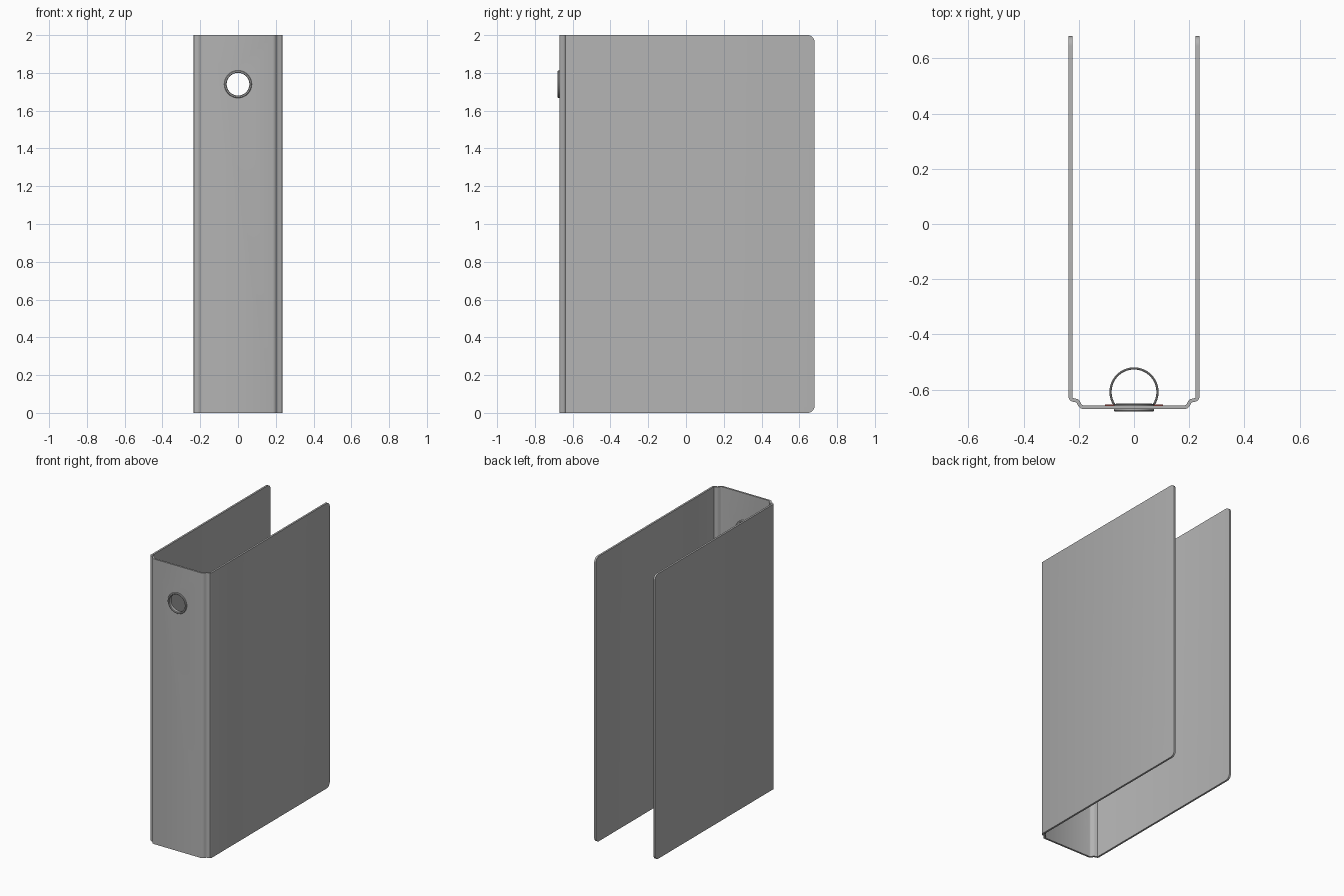
import bpy, bmesh, math
from mathutils import Vector, Matrix

cube = bpy.data.objects.get("Cube")
if cube:
    bpy.data.objects.remove(cube, do_unlink=True)

HEIGHT, THICK, BACK = 2.0, 0.013, 0.68
SPINE_Y = -0.664
HOLE_Z = 1.74


def material(name, colour):
    m = bpy.data.materials.new(name)
    m.use_nodes = True
    m.diffuse_color = (*colour, 1)
    m.node_tree.nodes["Principled BSDF"].inputs["Base Color"].default_value = (*colour, 1)
    return m


grey = material("cover grey", (0.45, 0.45, 0.45))
metal = material("metal grey", (0.42, 0.42, 0.42))
red = material("plate red", (0.4, 0.03, 0.02))


def make(name, bm, mat, smooth=True):
    bmesh.ops.recalc_face_normals(bm, faces=bm.faces[:])
    mesh = bpy.data.meshes.new(name)
    bm.to_mesh(mesh)
    bm.free()
    mesh.materials.append(mat)
    ob = bpy.data.objects.new(name, mesh)
    bpy.context.collection.objects.link(ob)
    bpy.ops.object.select_all(action="DESELECT")
    ob.select_set(True)
    bpy.context.view_layer.objects.active = ob
    if smooth:
        bpy.ops.object.shade_smooth_by_angle(angle=math.radians(35))
    return ob


def box(name, size, centre, mat):
    bm = bmesh.new()
    bmesh.ops.create_cube(bm, size=1)
    bmesh.ops.transform(bm, matrix=Matrix.LocRotScale(Vector(centre), None, Vector(size)),
                        verts=bm.verts[:])
    return make(name, bm, mat, False)


def offset(path, d):
    """Shift an open path sideways with mitred corners."""
    out = []
    for i, p in enumerate(path):
        a = (p - path[i - 1]).normalized() if i else None
        b = (path[i + 1] - p).normalized() if i + 1 < len(path) else None
        a, b = a or b, b or a
        t = (a + b).normalized()
        out.append(p + Vector((-t.y, t.x)) * d / t.dot(a))
    return out


# Cover: one bent sheet, with stepped hinges beside the spine
half = [Vector(p) for p in [(0.23, BACK), (0.23, -0.628), (0.227, -0.634), (0.221, -0.637),
                            (0.207, -0.64), (0.202, -0.644), (0.196, -0.656),
                            (0.191, -0.661), (0.183, SPINE_Y)]]
path = half + [Vector((-p.x, p.y)) for p in reversed(half)]
outline = offset(path, THICK / 2) + offset(path, -THICK / 2)[::-1]
bm = bmesh.new()
base = bm.faces.new([bm.verts.new((p.x, p.y, 0)) for p in outline])
top = bmesh.ops.extrude_face_region(bm, geom=[base])["geom"]
bmesh.ops.translate(bm, vec=(0, 0, HEIGHT), verts=[v for v in top if isinstance(v, bmesh.types.BMVert)])
corners = [e for e in bm.edges if all(abs(v.co.y - BACK) < 1e-4 for v in e.verts)
           and abs(e.verts[0].co.z - e.verts[1].co.z) < 1e-4]
bmesh.ops.bevel(bm, geom=corners, offset=0.035, segments=8, profile=0.5, affect="EDGES")
cover = make("cover", bm, grey, False)

# Finger hole through the spine
bm = bmesh.new()
bmesh.ops.create_cone(bm, cap_ends=True, segments=48, radius1=0.066, radius2=0.066, depth=0.1,
                      matrix=Matrix.Translation((0, SPINE_Y, HOLE_Z)) @ Matrix.Rotation(math.pi / 2, 4, "X"))
cutter = make("hole_cutter", bm, grey, False)
cutter.hide_render = True
bpy.context.view_layer.objects.active = cover
cut = cover.modifiers.new("finger hole", "BOOLEAN")
cut.operation, cut.object, cut.solver = "DIFFERENCE", cutter, "EXACT"
bpy.ops.object.modifier_apply(modifier=cut.name)
bpy.data.objects.remove(cutter, do_unlink=True)
bpy.ops.object.select_all(action="DESELECT")
cover.select_set(True)
bpy.ops.object.shade_smooth_by_angle(angle=math.radians(35))

# Finger ring: a lathed eyelet lining the hole
section = [(0.06, -0.675), (0.063, -0.679), (0.07, -0.679), (0.073, -0.675), (0.073, -0.654),
           (0.07, -0.651), (0.063, -0.651), (0.06, -0.654)]
N = 48
bm = bmesh.new()
loops = []
for i in range(N):
    a = math.tau * i / N
    loops.append([bm.verts.new((r * math.cos(a), y, HOLE_Z + r * math.sin(a))) for r, y in section])
for i in range(N):
    p, q = loops[i], loops[(i + 1) % N]
    for j in range(len(section)):
        k = (j + 1) % len(section)
        bm.faces.new((p[j], p[k], q[k], q[j]))
make("finger_ring", bm, metal)

# Ring mechanism on the inside of the spine
inner = SPINE_Y + THICK / 2
box("mechanism_plate", (0.21, 0.004, 0.7), (0, inner + 0.002, 1), red)
box("mechanism_housing", (0.13, 0.004, 0.66), (0, inner + 0.006, 1), metal)


def ring(name, z):
    centre_y, radius, wire, n, sides = -0.608, 0.085, 0.004, 40, 8
    start = -math.radians(35)
    sweep = math.pi - 2 * start
    bm = bmesh.new()
    rows = []
    for i in range(n + 1):
        a = start + sweep * i / n
        row = []
        for j in range(sides):
            b = math.tau * j / sides
            r = radius + wire * math.cos(b)
            row.append(bm.verts.new((r * math.cos(a), centre_y + r * math.sin(a), z + wire * math.sin(b))))
        rows.append(row)
    for p, q in zip(rows, rows[1:]):
        for j in range(sides):
            k = (j + 1) % sides
            bm.faces.new((p[j], p[k], q[k], q[j]))
    bm.faces.new(rows[0])
    bm.faces.new(rows[-1])
    make(name, bm, metal)


for label, z in (("lower", 0.75), ("upper", 1.25)):
    ring(label + "_binder_ring", z)
